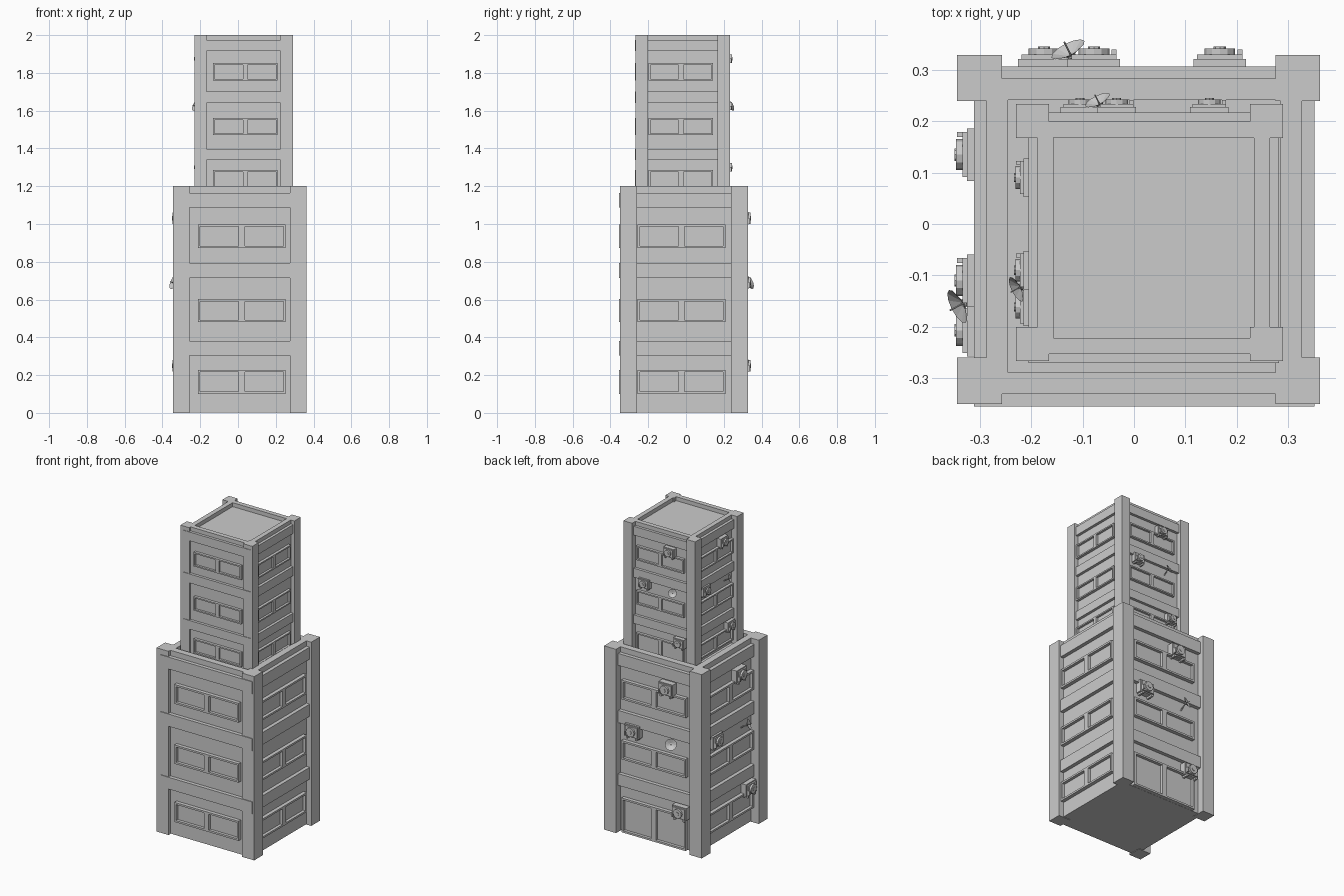
import bpy, bmesh, math
from mathutils import Matrix, Vector

if "Cube" in bpy.data.objects:
    bpy.data.objects.remove(bpy.data.objects["Cube"])

CX, CY = 0.02, -0.024          # centre of the floor slabs
WALL, SLAB = 0.307, 0.331      # half widths of wall and floor slab
FLOORS = [(0.10, 0.228), (0.48, 0.603), (0.872, 0.998)]


def box(bm, x0, x1, y0, y1, z0, z1, m=Matrix()):
    c = Vector(((x0 + x1) / 2, (y0 + y1) / 2, (z0 + z1) / 2))
    s = Matrix.Diagonal((x1 - x0, y1 - y0, z1 - z0, 1))
    bmesh.ops.create_cube(bm, size=1, matrix=m @ Matrix.Translation(c) @ s)


def panel(bm, m, u0, u1, d0, d1, z0, z1):
    """Box on a facade: u along the wall, d outward from the centre."""
    box(bm, u0, u1, -d1, -d0, z0, z1, m)


def rod(bm, m, start, direction, length, r1, r2, sides, caps=True):
    q = direction.to_track_quat('Z', 'Y').to_matrix().to_4x4()
    mid = Matrix.Translation(start + direction.normalized() * length / 2)
    bmesh.ops.create_cone(bm, cap_ends=caps, segments=sides, radius1=r1, radius2=r2,
                          depth=length, matrix=m @ mid @ q)


def finish(bm, name, tier):
    mesh = bpy.data.meshes.new(name)
    bm.transform(tier)
    bm.to_mesh(mesh)
    bm.free()
    bpy.context.collection.objects.link(bpy.data.objects.new(name, mesh))


def side(k):
    return Matrix.Translation((CX, CY, 0)) @ Matrix.Rotation(k * math.pi / 2, 4, 'Z')


def window(bm, m, z0, z1):
    w, t, d0, d1 = 0.232, 0.012, WALL - 0.005, SLAB
    for a, b in ((-w, -w + t), (-0.017, 0.017), (w - t, w)):
        panel(bm, m, a, b, d0, d1, z0, z1)
    for a, b in ((z0, z0 + t), (z1 - t, z1)):
        panel(bm, m, -w, w, d0, d1, a, b)
    panel(bm, m, -w + t, w - t, d0, WALL + 0.005, z0 + t, z1 - t)


def air_unit(bm, m, u, z):
    panel(bm, m, u - 0.051, u + 0.051, WALL - 0.01, 0.345, z - 0.04, z + 0.04)
    panel(bm, m, u - 0.044, u + 0.044, 0.34, 0.354, z - 0.033, z + 0.033)
    # round fan grille and hub
    rod(bm, m, Vector((u, -0.352, z)), Vector((0, -1, 0)), 0.014, 0.03, 0.03, 12)
    rod(bm, m, Vector((u, -0.364, z)), Vector((0, -1, 0)), 0.005, 0.012, 0.012, 8)
    # control box and brackets
    panel(bm, m, u - 0.044, u - 0.034, 0.352, 0.364, z - 0.03, z)
    for s in (-0.034, 0.034):
        panel(bm, m, u + s - 0.006, u + s + 0.006, WALL - 0.01, 0.35, z - 0.052, z - 0.038)


def dish(bm, m, u, z):
    n = Vector((0.45, -0.89, 0.35)).normalized()
    c = Vector((u, -0.353, z))
    rod(bm, m, c, n, 0.013, 0.008, 0.036, 12, False)
    rod(bm, m, c - n * 0.004, n, 0.005, 0.009, 0.009, 8)
    rod(bm, m, c, n, 0.03, 0.002, 0.002, 6)
    wall = Vector((u, -WALL, z - 0.03))
    rod(bm, m, wall, c - wall, (c - wall).length, 0.004, 0.004, 6)


def build_tier(name, tier):
    # corner pillars
    bm = bmesh.new()
    for x0, x1 in ((-0.344, -0.257), (0.275, 0.362)):
        for y0, y1 in ((-0.35, -0.26), (0.239, 0.329)):
            box(bm, x0, x1, y0, y1, 0, 1.2)
    finish(bm, name + "_corner_pillars", tier)

    # wall core and roof parapet
    bm = bmesh.new()
    box(bm, -WALL, WALL, -WALL, WALL, 0.003, 1.165, side(0))
    for k in range(4):
        panel(bm, side(k), -WALL, 0.265, 0.265, WALL, 1.16, 1.2)
    finish(bm, name + "_walls", tier)

    # floor slabs
    bm = bmesh.new()
    for z0, z1 in ((0.303, 0.38), (0.713, 0.793), (1.087, 1.165)):
        box(bm, -SLAB, SLAB, -SLAB, SLAB, z0, z1, side(0))
    finish(bm, name + "_floor_slabs", tier)

    # windows, with tall double doors at the back
    bm = bmesh.new()
    for k in range(4):
        for i, (z0, z1) in enumerate(FLOORS):
            window(bm, side(k), 0.004 if k == 2 and i == 0 else z0, z1)
    finish(bm, name + "_windows_and_doors", tier)

    # air conditioners and dishes on back and left walls
    ac, ds = bmesh.new(), bmesh.new()
    for k, shift in ((2, 0), (3, -0.012)):
        for u, z in ((0.195, 0.25), (-0.147, 0.69), (0.098, 1.03)):
            air_unit(ac, side(k), u + shift, z)
        dish(ds, side(k), 0.143 + shift, 0.685)
    finish(ac, name + "_air_conditioners", tier)
    finish(ds, name + "_dishes", tier)


S = 0.736
build_tier("lower", Matrix())
build_tier("upper", Matrix.Translation((0.0237, -0.009, 2 - 1.2 * S)) @ Matrix.Scale(S, 4))
